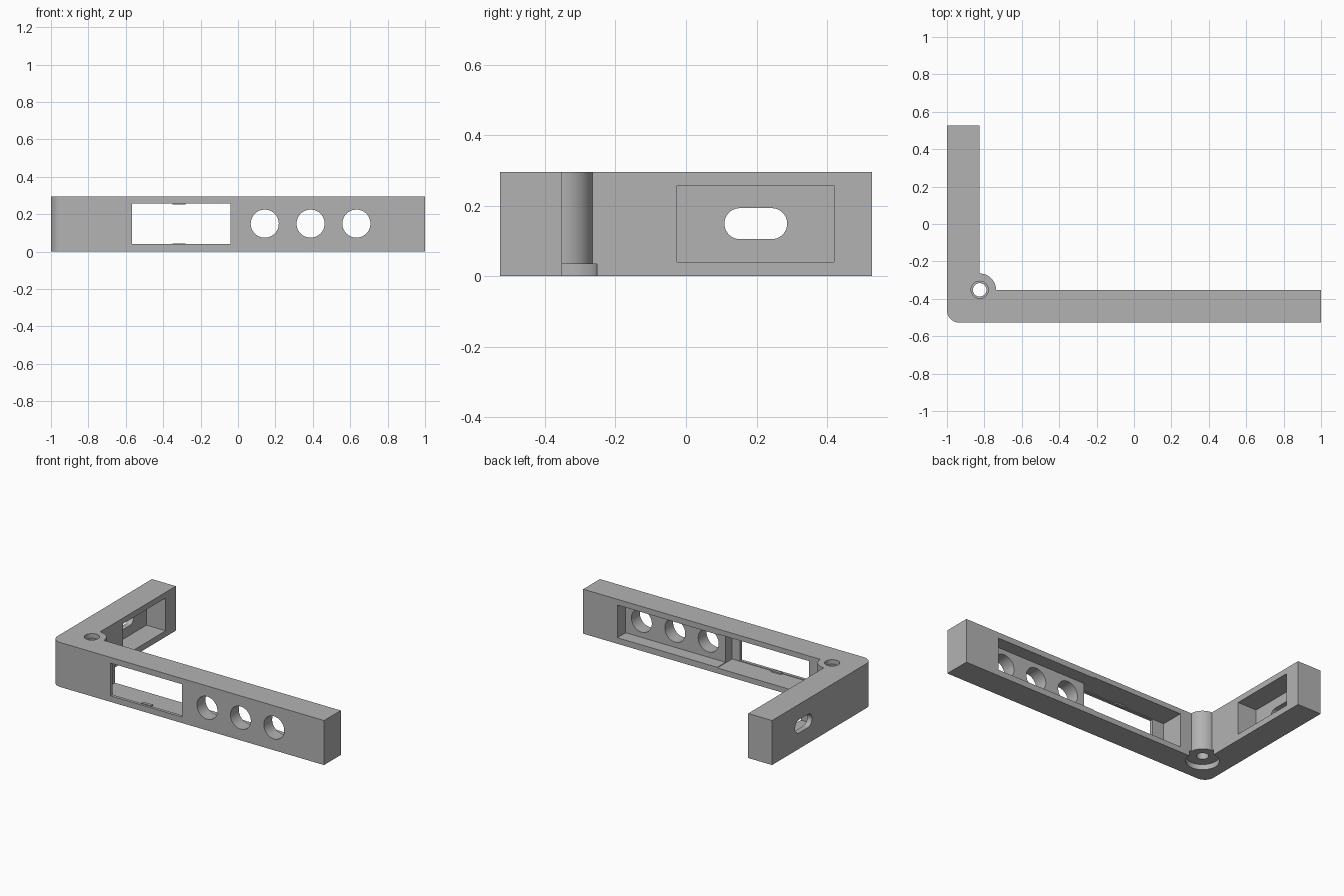
import bpy, bmesh
from math import cos, sin, pi
from mathutils import Matrix, Vector

cube = bpy.data.objects.get("Cube")
if cube:
    bpy.data.objects.remove(cube)

H = 0.295            # height
E = 0.527            # half depth in y
T = 0.175            # arm thickness
PIVOT = (-1 + T, -E + T)

grey = bpy.data.materials.new("light_grey")
grey.use_nodes = True
grey.diffuse_color = (0.45, 0.45, 0.45, 1)
grey.node_tree.nodes["Principled BSDF"].inputs["Base Color"].default_value = grey.diffuse_color


def arc(cx, cy, r, a0, a1, n):
    return [(cx + r * cos(a0 + (a1 - a0) * i / n), cy + r * sin(a0 + (a1 - a0) * i / n))
            for i in range(n + 1)]


def prism(name, pts, lo, hi, axis="Z"):
    """Extrude a closed 2D outline along an axis; X maps to (y, z), Y to (x, z)."""
    place = {"X": lambda u, v, w: (w, u, v),
             "Y": lambda u, v, w: (u, w, v),
             "Z": lambda u, v, w: (u, v, w)}[axis]
    bm = bmesh.new()
    face = bm.faces.new([bm.verts.new(place(u, v, lo)) for u, v in pts])
    new = bmesh.ops.extrude_face_region(bm, geom=[face])["geom"]
    bmesh.ops.translate(bm, verts=[g for g in new if isinstance(g, bmesh.types.BMVert)],
                        vec=Vector(place(0, 0, hi - lo)))
    bmesh.ops.recalc_face_normals(bm, faces=bm.faces)
    mesh = bpy.data.meshes.new(name)
    bm.to_mesh(mesh)
    bm.free()
    mesh.materials.append(grey)
    obj = bpy.data.objects.new(name, mesh)
    bpy.context.collection.objects.link(obj)
    return obj


def box(name, x0, x1, y0, y1, z0, z1):
    return prism(name, [(x0, y0), (x1, y0), (x1, y1), (x0, y1)], z0, z1)


def disc(name, centre, r, lo, hi, axis="Z"):
    return prism(name, arc(*centre, r, 0, 2 * pi, 64)[:-1], lo, hi, axis)


# L-shaped bracket: rounded outer corner and a round boss in the inner corner
R = 0.065
outline = [(-1, E)] + arc(-1 + R, -E + R, R, pi, 1.5 * pi, 12)
outline += [(1, -E), (1, PIVOT[1])]
outline += arc(*PIVOT, 0.087, 0, pi / 2, 20) + [(PIVOT[0], E)]
bracket = prism("corner_bracket", outline, 0, H)

cutters = [
    # stepped vertical hole through the boss
    disc("pivot_bore", PIVOT, 0.036, -0.1, H + 0.1),
    disc("pivot_top_recess", PIVOT, 0.046, H - 0.03, H + 0.1),
    disc("pivot_bottom_recess", PIVOT, 0.1, -0.1, 0.035),
    # long arm: shallow pocket, deep pocket and front window
    box("button_pocket", -0.5, 0.75, -0.439, -0.25, 0.04, 0.257),
    box("screen_pocket", -0.655, 0.017, -E + 0.02, -0.25, 0.036, 0.261),
    box("screen_window", -0.567, -0.04, -0.7, -0.45, 0.04, 0.257),
    # short arm: pocket on the inner face
    box("side_pocket", PIVOT[0] - 0.14, -0.7, -0.025, 0.42, 0.04, 0.257),
]

# row of round button holes
for i in range(3):
    cutters.append(disc("button_hole", (0.143 + 0.245 * i, 0.15), 0.075, -0.7, -0.4, "Y"))

# rounded slot through the short arm
slot = arc(0.243, 0.149, 0.044, -pi / 2, pi / 2, 20) + arc(0.153, 0.149, 0.044, pi / 2, 1.5 * pi, 20)
cutters.append(prism("side_slot", slot, -1.1, -0.9, "X"))

bpy.context.view_layer.objects.active = bracket
for cutter in cutters:
    mod = bracket.modifiers.new("cut", "BOOLEAN")
    mod.operation = "DIFFERENCE"
    mod.solver = "EXACT"
    mod.object = cutter
    bpy.ops.object.modifier_apply(modifier=mod.name)
    bpy.data.objects.remove(cutter)

bpy.ops.object.select_all(action="DESELECT")
bracket.select_set(True)
bpy.ops.object.shade_smooth_by_angle()

# small snap tabs at the middle of the window's lower and upper edges
for name, z0, z1 in (("lower_tab", 0.034, 0.045), ("upper_tab", 0.252, 0.263)):
    box(name, -0.35, -0.28, -E + 0.015, -E + 0.035, z0, z1)
